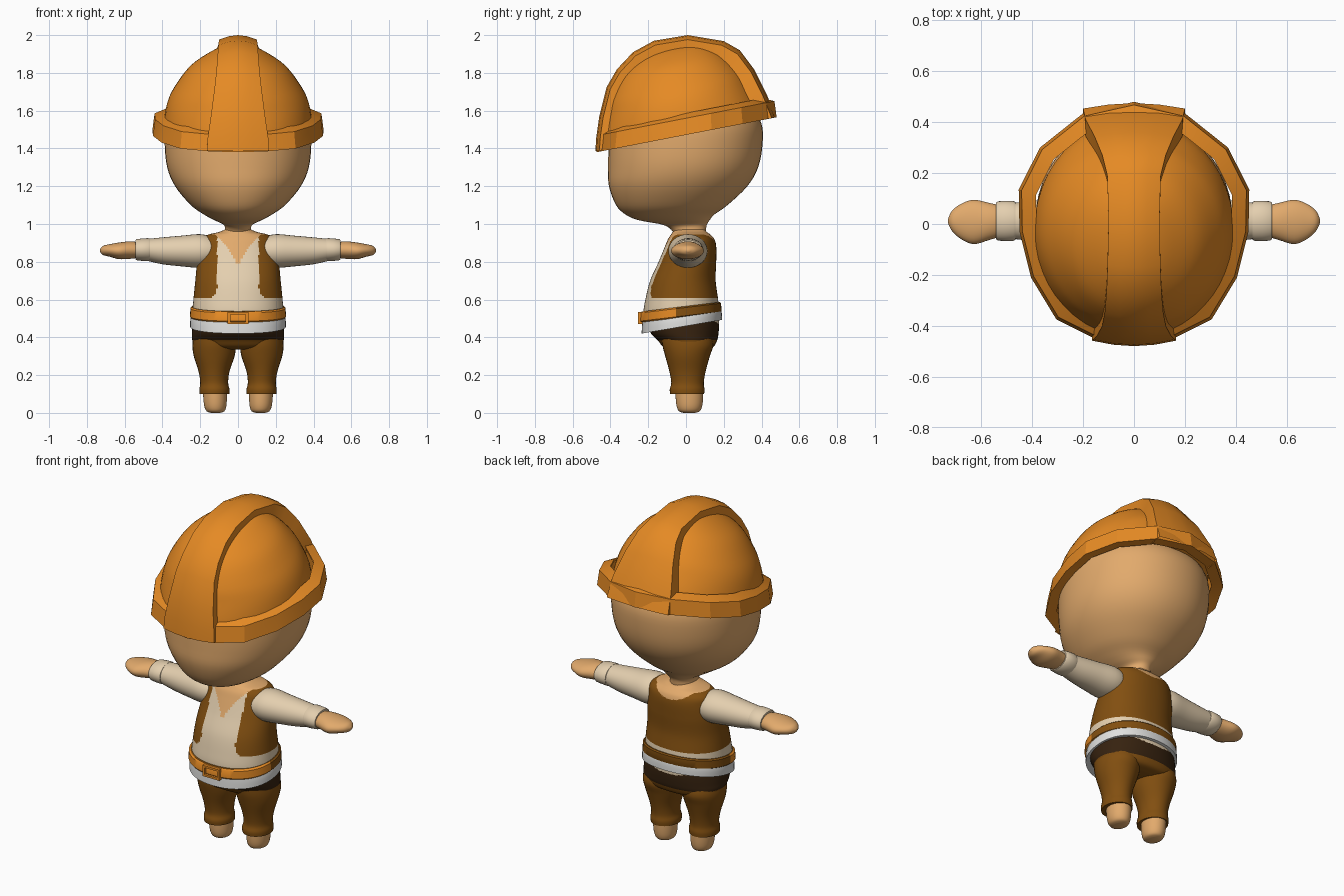
import bpy, bmesh, math
from mathutils import Vector


def material(name, r, g, b):
    m = bpy.data.materials.new(name)
    lin = [((c / 255 + 0.055) / 1.055) ** 2.4 for c in (r, g, b)]
    m.diffuse_color = (*lin, 1)
    return m


ORANGE = material("safety orange", 229, 138, 36)
SKIN = material("skin", 226, 170, 108)
CREAM = material("cream shirt", 228, 207, 175)
BROWN = material("brown cloth", 130, 79, 16)
DARK = material("dark brown", 54, 34, 15)
WHITE = material("white cloth", 224, 224, 222)


def make(name, verts, faces, mats, rule=None, angle=40):
    """Mesh object with consistent normals; rule(centre) gives the material slot."""
    bm = bmesh.new()
    vs = [bm.verts.new(v) for v in verts]
    for f in faces:
        bm.faces.new([vs[i] for i in f])
    bmesh.ops.recalc_face_normals(bm, faces=bm.faces)
    me = bpy.data.meshes.new(name)
    for m in mats:
        me.materials.append(m)
    if rule:
        for f in bm.faces:
            f.material_index = rule(f.calc_center_median())
    bm.to_mesh(me)
    bm.free()
    ob = bpy.data.objects.new(name, me)
    bpy.context.collection.objects.link(ob)
    bpy.ops.object.select_all(action='DESELECT')
    ob.select_set(True)
    bpy.context.view_layer.objects.active = ob
    bpy.ops.object.shade_smooth_by_angle(angle=math.radians(angle))
    return ob


def smooth(rings, steps):
    """Catmull-Rom interpolation between control rings."""
    out = []
    for i in range(len(rings) - 1):
        a, b, c, d = (rings[min(max(i + k, 0), len(rings) - 1)] for k in (-1, 0, 1, 2))
        for s in range(steps):
            t = s / steps
            out.append([0.5 * (2 * q + (r - p) * t + (2 * p - 5 * q + 4 * r - u) * t * t
                               + (3 * q - p - 3 * r + u) * t ** 3) for p, q, r, u in zip(a, b, c, d)])
    return out + [list(rings[-1])]


def loft(name, rings, mats, n=32, steps=4, axis='z', side=1, slope=0, power=2.0, rule=None):
    """Rings of (position, centre u, centre v, radius u, radius v) along z or x."""
    rs = smooth(rings, steps) if steps > 1 else rings
    verts = []
    for p, cu, cv, ru, rv in rs:
        for k in range(n):
            a = 2 * math.pi * k / n
            c, s = math.cos(a), math.sin(a)
            u = cu + max(ru, 0.001) * math.copysign(abs(c) ** (2 / power), c)
            v = cv + max(rv, 0.001) * math.copysign(abs(s) ** (2 / power), s)
            verts.append((side * u, v, p + slope * v) if axis == 'z' else (side * p, u, v))
    m = len(rs)
    faces = [(j * n + k, j * n + (k + 1) % n, (j + 1) * n + (k + 1) % n, (j + 1) * n + k)
             for j in range(m - 1) for k in range(n)]
    faces += [tuple(range(n)), tuple(range((m - 1) * n, m * n))]
    return make(name, verts, faces, mats, rule)


def body(rows):
    """Rows of (z, front y, back y, half width) to loft rings."""
    return [(z, 0, (f + b) / 2, w, (b - f) / 2) for z, f, b, w in rows]


# Head and neck
loft("head", body([
    (0.92, -0.06, 0.10, 0.08), (0.96, -0.07, 0.105, 0.07), (0.995, -0.12, 0.11, 0.075),
    (1.02, -0.25, 0.125, 0.125), (1.05, -0.32, 0.15, 0.18), (1.10, -0.37, 0.22, 0.25),
    (1.20, -0.408, 0.325, 0.333), (1.30, -0.412, 0.382, 0.375), (1.42, -0.41, 0.405, 0.388),
    (1.53, -0.405, 0.40, 0.382), (1.62, -0.37, 0.34, 0.34), (1.72, -0.25, 0.20, 0.22)]),
    [SKIN], n=48, power=2.1)

# Helmet dome, leaning forward
TILT, BASE = 0.194, 1.472
loft("helmet_dome", body([
    (BASE + h, f, b, w) for h, f, b, w in [
        (0.04, -0.45, 0.41, 0.392), (0.10, -0.445, 0.39, 0.39), (0.19, -0.425, 0.345, 0.37),
        (0.27, -0.405, 0.30, 0.33), (0.37, -0.35, 0.215, 0.255), (0.44, -0.27, 0.13, 0.155),
        (0.475, -0.18, 0.06, 0.075), (0.488, -0.08, -0.03, 0.005)]]),
    [ORANGE], n=48, slope=TILT)

# Helmet brim: faceted collar
half = [(0, -0.475), (0.155, -0.45), (0.305, -0.375), (0.405, -0.21), (0.45, -0.03),
        (0.453, 0.135), (0.37, 0.30), (0.2, 0.435), (0, 0.48)]
outline = half + [(-x, y) for x, y in half[-2:0:-1]]
section = [(0.86, 0.10), (0.87, 0.012), (1, 0), (0.975, 0.088), (0.85, 0.115)]
n = len(outline)
verts = [(x * s, y * s, BASE + TILT * y * s + h) for s, h in section for x, y in outline]
faces = [(j * n + k, j * n + (k + 1) % n, (j + 1) * n + (k + 1) % n, (j + 1) * n + k)
         for j in range(len(section) - 1) for k in range(n)]
make("helmet_brim", verts, faces, [ORANGE], angle=20)

# Helmet ridge: raised strip from front to back, (y, z, half width)
ridge = [(-0.48, 1.385, 0.165), (-0.475, 1.46, 0.16), (-0.46, 1.565, 0.145), (-0.42, 1.725, 0.125),
         (-0.365, 1.82, 0.115), (-0.28, 1.91, 0.108), (-0.17, 1.97, 0.104), (0.01, 2.0, 0.10),
         (0.20, 1.968, 0.105), (0.285, 1.92, 0.125), (0.36, 1.82, 0.155), (0.43, 1.68, 0.19),
         (0.475, 1.565, 0.20)]
cross = [(-1, 0.8), (-1, 0.955), (-0.5, 0.988), (0, 1), (0.5, 0.988), (1, 0.955), (1, 0.8)]
m = len(cross)
verts = [(u * w, y * s, 1.47 + (z - 1.47) * s) for y, z, w in ridge for u, s in cross]
faces = [(j * m + k, j * m + k + 1, (j + 1) * m + k + 1, (j + 1) * m + k)
         for j in range(len(ridge) - 1) for k in range(m - 1)]
make("helmet_ridge", verts, faces, [ORANGE], angle=35)


# Torso: shirt, open vest and bare neckline
def torso_colour(c):
    x, y, z = abs(c.x), c.y, c.z
    if y < 0.02 and z > 0.76 and x < 0.115 * ((z - 0.76) / 0.18) ** 1.6:
        return 0
    if z > 0.945 or (y > 0 and x < 0.12 and z > 0.90 + 3 * x * x):
        return 0
    opening = 0.11 + 0.055 * max(0, (0.67 - z) / 0.08) ** 2
    if z < 0.605 or (y < 0 and x < opening):
        return 1
    return 2


loft("torso", body([
    (0.47, -0.215, 0.175, 0.235), (0.53, -0.225, 0.175, 0.24), (0.60, -0.215, 0.17, 0.236),
    (0.70, -0.19, 0.157, 0.226), (0.80, -0.145, 0.16, 0.216), (0.88, -0.112, 0.16, 0.20),
    (0.92, -0.095, 0.15, 0.19), (0.943, -0.08, 0.13, 0.16), (0.958, -0.07, 0.11, 0.10),
    (0.975, -0.06, 0.10, 0.06)]),
    [SKIN, CREAM, BROWN], n=128, steps=10, power=2.2, rule=torso_colour)

# Hips: dark waistband over brown trousers
loft("hips", body([
    (0.53, -0.20, 0.17, 0.23), (0.47, -0.205, 0.175, 0.24), (0.42, -0.185, 0.172, 0.244),
    (0.385, -0.15, 0.165, 0.242), (0.35, -0.12, 0.145, 0.22), (0.335, -0.07, 0.10, 0.15)]),
    [DARK, BROWN], n=48, steps=6, power=2.2, rule=lambda c: 0 if c.z > 0.383 else 1)

# White cloth below the belt
loft("waist_cloth", [(0.46, 0, -0.022, 0.253, 0.213), (0.50, 0, -0.022, 0.252, 0.211),
                     (0.54, 0, -0.025, 0.243, 0.205)],
     [WHITE], n=48, slope=0.17, power=2.2)

# Belt: orange in front, brown behind
loft("belt", [(0.508, 0, -0.028, 0.247, 0.211), (0.515, 0, -0.028, 0.254, 0.216),
              (0.558, 0, -0.028, 0.252, 0.214), (0.565, 0, -0.028, 0.244, 0.207)],
     [ORANGE, BROWN], n=64, steps=1, slope=0.12, power=2.2,
     rule=lambda c: 0 if c.y < -0.05 else 1)


# Belt buckle: four bars
def bar(name, x, z, sx, sz):
    bpy.ops.mesh.primitive_cube_add(size=1, location=(x, -0.242, z))
    ob = bpy.context.object
    ob.name = name
    ob.scale = (sx, 0.024, sz)
    ob.data.materials.append(ORANGE)


for s in (-1, 1):
    bar("buckle_side", s * 0.048, 0.502, 0.014, 0.064)
    bar("buckle_bar", 0, 0.502 + s * 0.026, 0.096, 0.012)

# Limbs, mirrored
for s, tag in ((1, "left"), (-1, "right")):
    loft("sleeve_" + tag, [
        (0.13, 0.01, 0.855, 0.09, 0.075), (0.20, 0.01, 0.857, 0.104, 0.089),
        (0.30, 0.01, 0.857, 0.092, 0.081), (0.40, 0.012, 0.858, 0.079, 0.071),
        (0.48, 0.012, 0.863, 0.07, 0.058)], [CREAM], axis='x', side=s)
    loft("cuff_" + tag, [
        (0.465, 0.012, 0.864, 0.07, 0.056), (0.475, 0.012, 0.864, 0.079, 0.061),
        (0.535, 0.012, 0.864, 0.077, 0.056), (0.543, 0.012, 0.864, 0.066, 0.047)],
        [CREAM], axis='x', side=s, steps=2)
    loft("hand_" + tag, [
        (0.52, 0.012, 0.862, 0.06, 0.040), (0.57, 0.01, 0.862, 0.073, 0.046),
        (0.63, 0.008, 0.858, 0.087, 0.044), (0.68, 0.01, 0.860, 0.069, 0.033),
        (0.715, 0.012, 0.860, 0.040, 0.024), (0.731, 0.012, 0.860, 0.008, 0.006)],
        [SKIN], axis='x', side=s)
    loft("trouser_leg_" + tag, [
        (0.42, 0.125, 0.0, 0.108, 0.13), (0.36, 0.126, 0.01, 0.115, 0.135),
        (0.30, 0.126, 0.008, 0.108, 0.118), (0.22, 0.127, 0.008, 0.082, 0.096),
        (0.16, 0.126, 0.008, 0.074, 0.086), (0.125, 0.125, 0.006, 0.080, 0.092),
        (0.10, 0.125, 0.006, 0.079, 0.090)], [BROWN], side=s)
    loft("foot_" + tag, [
        (0.13, 0.122, 0.018, 0.064, 0.074), (0.07, 0.121, 0.018, 0.062, 0.072),
        (0.03, 0.120, 0.018, 0.057, 0.066), (0.008, 0.119, 0.018, 0.046, 0.054),
        (0.0, 0.119, 0.018, 0.025, 0.03)], [SKIN], side=s)
